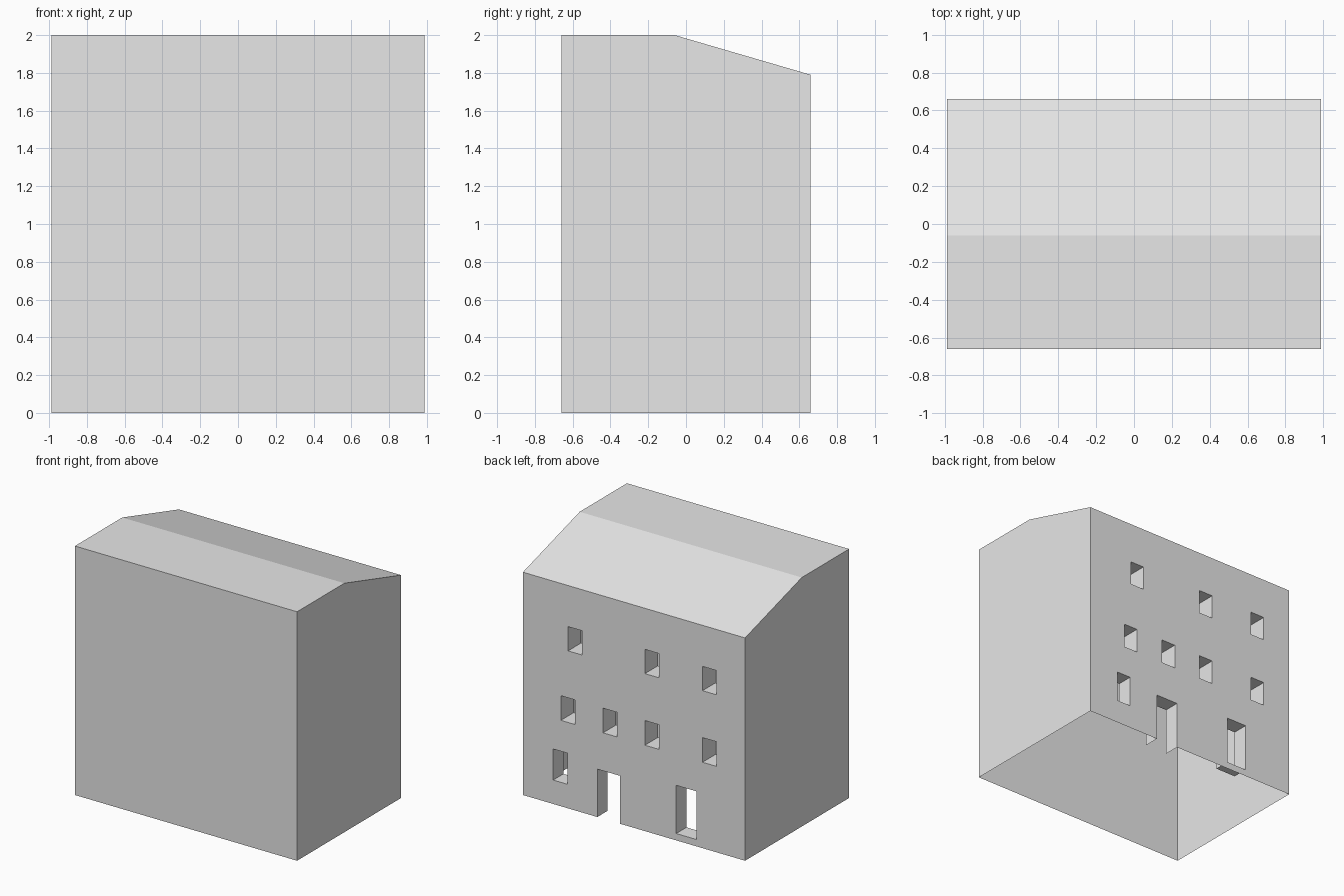
import bpy
import bmesh

cube = bpy.data.objects.get("Cube")
if cube:
    bpy.data.objects.remove(cube, do_unlink=True)

HALF_X, FRONT, BACK = 0.987, -0.66, 0.66
EAVE, TOP, RIDGE = 1.79, 2.0, -0.06

# Openings in the back wall: x centre, width, bottom, top, reveal depth
UPPER, MIDDLE = (1.265, 1.46, 0.165), (0.69, 0.888, 0.165)
SMALL = 0.126
openings = [(x, SMALL, *UPPER) for x in (0.523, -0.16, -0.672)]
openings += [(x, SMALL, *MIDDLE) for x in (0.587, 0.212, -0.16, -0.672)]
openings += [(0.655, SMALL, 0.192, 0.442, 0.13),   # ground floor window
             (0.226, 0.2, 0.0, 0.385, 0.13),       # door
             (-0.465, 0.18, 0.055, 0.442, 0.13)]   # tall window

plaster = bpy.data.materials.new("light_grey")
plaster.use_nodes = True
plaster.diffuse_color = (0.8, 0.8, 0.8, 1)
plaster.node_tree.nodes["Principled BSDF"].inputs["Base Color"].default_value = (0.8, 0.8, 0.8, 1)


def make_object(name, quads):
    """Build a flat-shaded mesh from a list of corner loops."""
    bm = bmesh.new()
    for corners in quads:
        bm.faces.new([bm.verts.new(c) for c in corners])
    bmesh.ops.remove_doubles(bm, verts=bm.verts, dist=1e-5)
    mesh = bpy.data.meshes.new(name)
    bm.to_mesh(mesh)
    bm.free()
    mesh.materials.append(plaster)
    obj = bpy.data.objects.new(name, mesh)
    bpy.context.collection.objects.link(obj)
    return obj


def strip(a, b):
    """Quad spanning the full width between two (y, z) points."""
    return [(-HALF_X, *a), (HALF_X, *a), (HALF_X, *b), (-HALF_X, *b)]


# Front wall, roof and end walls; the underside stays open
make_object("front_wall", [strip((FRONT, 0), (FRONT, TOP))])
make_object("roof", [strip((FRONT, TOP), (RIDGE, TOP)), strip((RIDGE, TOP), (BACK, EAVE))])
profile = [(FRONT, 0), (BACK, 0), (BACK, EAVE), (RIDGE, TOP), (FRONT, TOP)]
make_object("left_wall", [[(HALF_X, *p) for p in profile]])
make_object("right_wall", [[(-HALF_X, *p) for p in reversed(profile)]])

# Back wall: grid cells between all opening edges, leaving the openings out
rects = [(x - w / 2, x + w / 2, lo, hi, d) for x, w, lo, hi, d in openings]
xs = sorted({-HALF_X, HALF_X} | {v for r in rects for v in r[:2]})
zs = sorted({0.0, EAVE} | {v for r in rects for v in r[2:4]})
cells = []
for x0, x1 in zip(xs, xs[1:]):
    for z0, z1 in zip(zs, zs[1:]):
        cx, cz = (x0 + x1) / 2, (z0 + z1) / 2
        if not any(r[0] < cx < r[1] and r[2] < cz < r[3] for r in rects):
            cells.append([(x1, BACK, z0), (x0, BACK, z0), (x0, BACK, z1), (x1, BACK, z1)])
make_object("back_wall", cells)

# Reveals running inward from each opening; the door has no sill
reveals = []
for x0, x1, z0, z1, depth in rects:
    ring = [(x0, z0), (x0, z1), (x1, z1), (x1, z0)]
    sides = 3 if z0 == 0 else 4
    for i in range(sides):
        (ax, az), (bx, bz) = ring[i], ring[(i + 1) % 4]
        reveals.append([(ax, BACK, az), (ax, BACK - depth, az),
                        (bx, BACK - depth, bz), (bx, BACK, bz)])
for quad in reveals:
    quad.reverse()
make_object("opening_reveals", reveals)
